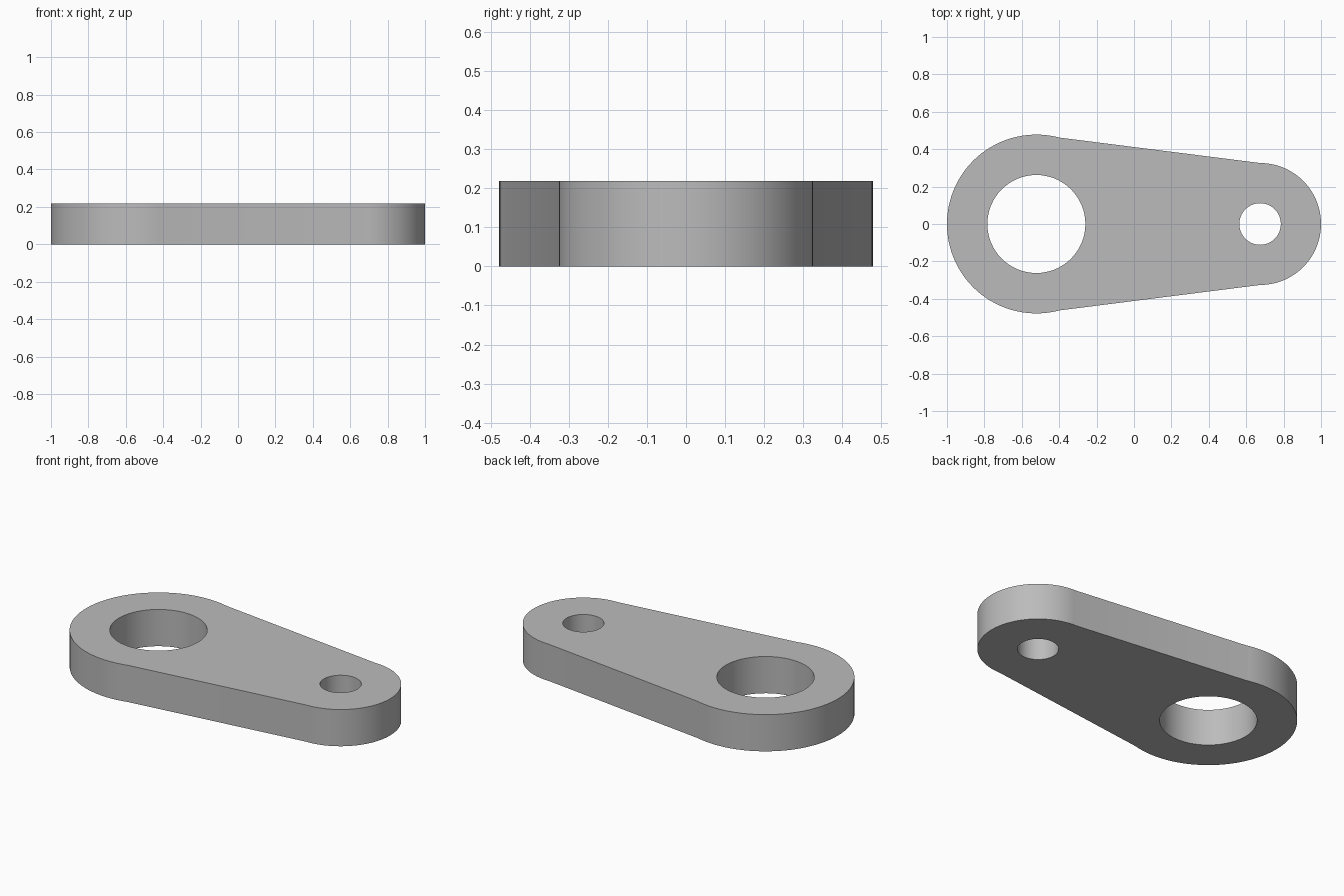
import bpy
import bmesh
from math import cos, sin, acos, pi

if "Cube" in bpy.data.objects:
    bpy.data.objects.remove(bpy.data.objects["Cube"], do_unlink=True)

THICKNESS = 0.218
BIG_X, BIG_R, BIG_HOLE = -0.522, 0.478, 0.262
SMALL_X, SMALL_R, SMALL_HOLE = 0.674, 0.326, 0.111
FLANK_START_X = -0.40


def arc(cx, radius, start, end, steps):
    """Points along an arc centred on the link's long axis."""
    angles = [start + (end - start) * i / steps for i in range(steps + 1)]
    return [(cx + radius * cos(a), radius * sin(a)) for a in angles]


def add_loop(bm, points):
    """Closed loop of edges at the base height."""
    verts = [bm.verts.new((x, y, 0)) for x, y in points]
    return [bm.edges.new((v, verts[i - 1])) for i, v in enumerate(verts)]


# Outline: two rounded ends joined by straight tapering flanks
flank = acos((FLANK_START_X - BIG_X) / BIG_R)
outline = arc(BIG_X, BIG_R, flank, 2 * pi - flank, 72)
outline += arc(SMALL_X, SMALL_R, -pi / 2, pi / 2, 48)

bm = bmesh.new()
edges = add_loop(bm, outline)

# Through holes at both ends
for cx, radius in ((BIG_X, BIG_HOLE), (SMALL_X, SMALL_HOLE)):
    edges += add_loop(bm, arc(cx, radius, 0, 2 * pi, 64)[:-1])

# Fill around the holes and raise to a solid plate
bmesh.ops.triangle_fill(bm, edges=edges, use_beauty=True)
raised = bmesh.ops.extrude_face_region(bm, geom=bm.faces[:], use_keep_orig=True)
top = [g for g in raised["geom"] if isinstance(g, bmesh.types.BMVert)]
bmesh.ops.translate(bm, verts=top, vec=(0, 0, THICKNESS))
bmesh.ops.recalc_face_normals(bm, faces=bm.faces[:])
bmesh.ops.dissolve_limit(bm, angle_limit=0.001, verts=bm.verts[:], edges=bm.edges[:])

mesh = bpy.data.meshes.new("link_plate")
bm.to_mesh(mesh)
bm.free()
plate = bpy.data.objects.new("link_plate", mesh)
bpy.context.collection.objects.link(plate)

# Plain grey finish
grey = bpy.data.materials.new("plain_grey")
grey.use_nodes = True
colour = (0.5, 0.5, 0.5, 1)
grey.diffuse_color = colour
grey.node_tree.nodes["Principled BSDF"].inputs["Base Color"].default_value = colour
mesh.materials.append(grey)

# Smooth curved walls, crisp rims
bpy.ops.object.select_all(action="DESELECT")
plate.select_set(True)
bpy.context.view_layer.objects.active = plate
bpy.ops.object.shade_smooth_by_angle(angle=pi / 6)
